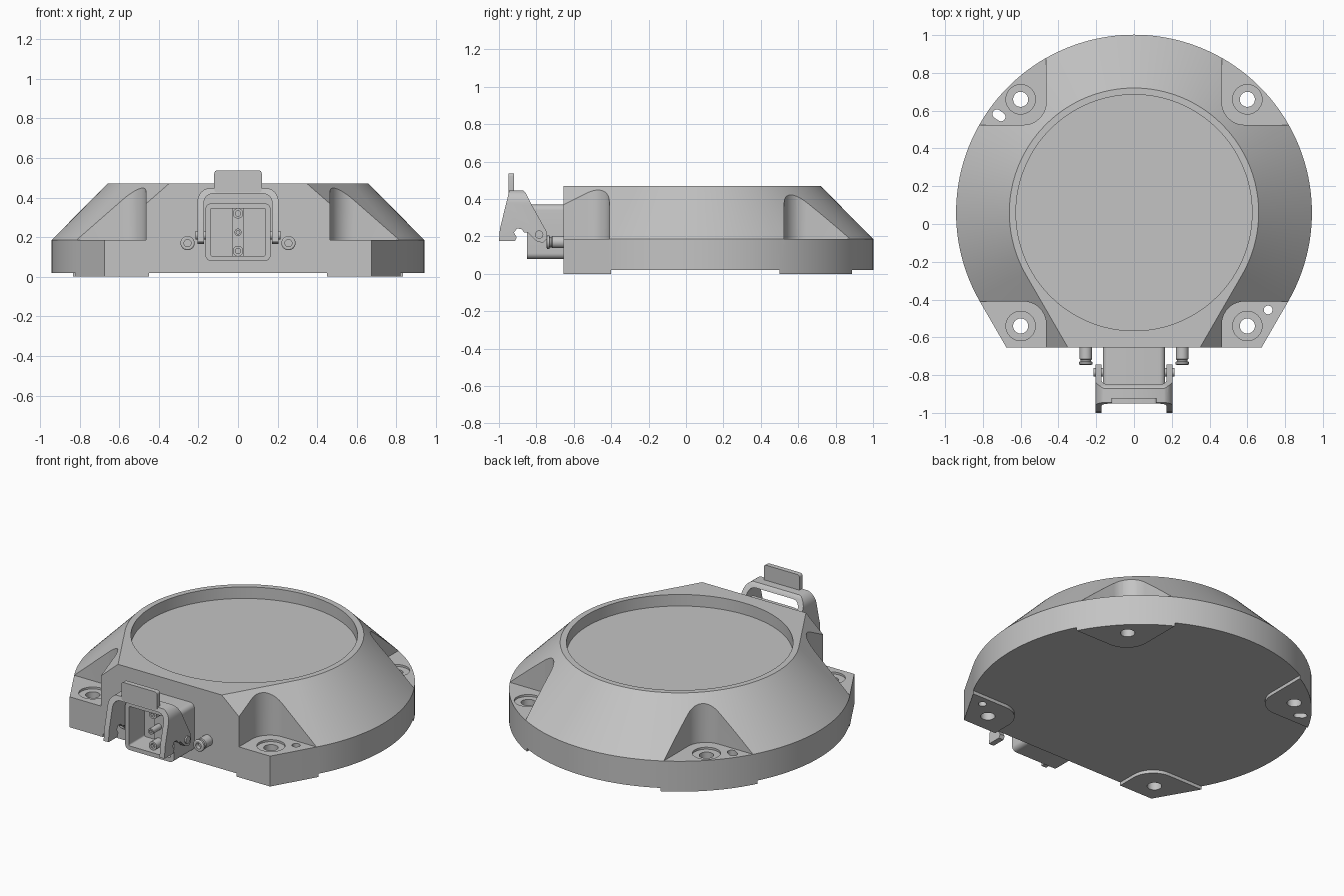
import bpy, bmesh, math
from math import sin, cos, radians

if "Cube" in bpy.data.objects:
    bpy.data.objects.remove(bpy.data.objects["Cube"])

metal = bpy.data.materials.new("light grey metal")
metal.use_nodes = True
GREY = (0.55, 0.55, 0.55, 1)
metal.diffuse_color = GREY
metal.node_tree.nodes["Principled BSDF"].inputs["Base Color"].default_value = GREY

CY, FRONT, BASE_R, TOP_R = 0.06, -0.655, 0.942, 0.66
LEDGE, TOP = 0.185, 0.47


def loft(name, loops):
    """Skin equal-length 3D loops and cap both ends."""
    bm = bmesh.new()
    rings = [[bm.verts.new(p) for p in loop] for loop in loops]
    for a, b in zip(rings, rings[1:]):
        for i in range(len(a)):
            j = (i + 1) % len(a)
            bm.faces.new((a[i], a[j], b[j], b[i]))
    bm.faces.new(rings[0])
    bm.faces.new(rings[-1])
    bmesh.ops.recalc_face_normals(bm, faces=bm.faces)
    mesh = bpy.data.meshes.new(name)
    bm.to_mesh(mesh)
    bm.free()
    mesh.materials.append(metal)
    obj = bpy.data.objects.new(name, mesh)
    bpy.context.collection.objects.link(obj)
    return obj


def prism(name, pts, axis, a, b):
    """Extrude a 2D outline along an axis from a to b."""
    place = {"x": lambda p, d: (d, p[0], p[1]),
             "y": lambda p, d: (p[0], d, p[1]),
             "z": lambda p, d: (p[0], p[1], d)}[axis]
    return loft(name, [[place(p, d) for p in pts] for d in (a, b)])


def boolean(obj, tool, kind="DIFFERENCE"):
    mod = obj.modifiers.new(kind, "BOOLEAN")
    mod.operation, mod.object, mod.solver = kind, tool, "EXACT"
    activate(obj)
    bpy.ops.object.modifier_apply(modifier=mod.name)
    bpy.data.objects.remove(tool)


def activate(obj):
    bpy.ops.object.select_all(action="DESELECT")
    obj.select_set(True)
    bpy.context.view_layer.objects.active = obj


def circle(u, v, r, n=32):
    return [(u + r * cos(2 * math.pi * i / n), v + r * sin(2 * math.pi * i / n)) for i in range(n)]


def slot(u, v, r, half, angle):
    """Stadium outline turned by an angle in degrees."""
    pts = []
    for i in range(24):
        t = radians(-90 + i * 180 / 11) if i < 12 else radians(90 + (i - 12) * 180 / 11)
        x, y, a = r * cos(t) + (half if i < 12 else -half), r * sin(t), radians(angle)
        pts.append((u + x * cos(a) - y * sin(a), v + x * sin(a) + y * cos(a)))
    return pts


def round_rect(w, lo, hi, r):
    """Rounded rectangle, half width w, from lo to hi."""
    pts = []
    for sx, c, start in ((1, hi - r, 0), (-1, hi - r, 90), (-1, lo + r, 180), (1, lo + r, 270)):
        for i in range(7):
            t = radians(start + i * 15)
            pts.append((sx * (w - r) + r * cos(t), c + r * sin(t)))
    return pts


def outline(r, z):
    """Round plan whose tangent sides run on to a straight front."""
    pts = [(r * cos(radians(a)), CY + r * sin(radians(a)), z) for a in range(-30, 211, 2)]
    x = (r + 0.5 * (FRONT - CY)) / cos(radians(30))
    return pts + [(-x, FRONT, z), (x, FRONT, z)]


def fillet(x, y, sx, sy, r):
    """Inner corner arc, running from the y edge to the x edge."""
    return [(sx * (x + r - r * sin(t)), y + sy * (r - r * cos(t)))
            for t in (radians(a) for a in range(0, 91, 9))]


# Housing: straight base with a conical upper part
housing = loft("housing", [outline(BASE_R, 0), outline(BASE_R, LEDGE), outline(TOP_R, TOP)])

# Shallow cross-shaped relief underneath leaves four corner feet
cross = []
for sx, sy in ((1, 1), (-1, 1), (-1, -1), (1, -1)):
    y = 0.5 if sy > 0 else -0.4
    corner = fillet(0.45, y, sx, sy, 0.14)
    part = [(sx * 1.3, y)] + corner + [(sx * 0.45, sy * 1.3)]
    cross += part if sx * sy > 0 else part[::-1]
boolean(housing, prism("relief", cross, "z", -0.1, 0.02))

# Round recess in the top
boolean(housing, prism("recess", circle(0, CY, 0.625, 128), "z", TOP - 0.07, 1))

# Corner pockets with counterbored mounting holes
for sx in (1, -1):
    for sy, y, hole_y in ((1, 0.525, 0.66), (-1, -0.41, -0.54)):
        pocket = fillet(0.465, y, sx, sy, 0.12)
        pocket += [(sx * 0.465, sy * 1.3), (sx * 1.3, sy * 1.3), (sx * 1.3, y)]
        boolean(housing, prism("pocket", pocket, "z", LEDGE, 1))
        boolean(housing, prism("counterbore", circle(sx * 0.6, hole_y, 0.078), "z", LEDGE - 0.012, 1))
        boolean(housing, prism("hole", circle(sx * 0.6, hole_y, 0.04), "z", -0.1, 1))

# Locating hole and slot on opposite corners
boolean(housing, prism("hole", circle(0.71, -0.455, 0.023), "z", -0.1, 1))
boolean(housing, prism("slot", slot(-0.715, 0.575, 0.024, 0.013, -35), "z", -0.1, 1))

# Connector shell with an open front
connector = prism("connector_shell", round_rect(0.165, 0.08, 0.37, 0.03), "y", -0.85, FRONT)
boolean(connector, prism("cavity", round_rect(0.14, 0.105, 0.345, 0.01), "y", -1, -0.7))
parts = [housing, connector]

# Contact strip, screws and pins inside the connector
parts.append(prism("contact_strip", round_rect(0.03, 0.1, 0.35, 0.004), "y", -0.76, -0.69))
for z, r, end in ((0.32, 0.026, -0.82), (0.225, 0.018, -0.84), (0.13, 0.026, -0.82)):
    screw = prism("contact_screw", circle(0, z, r), "y", end, -0.75)
    boolean(screw, prism("socket", circle(0, z, r * 0.55, 6), "y", -1, end + 0.02))
    parts.append(screw)

# Locking lever: U-shaped arch trimmed to its side outline
lever = prism("locking_lever", round_rect(0.205, -0.2, 0.45, 0.07), "y", -1.1, -0.6)
boolean(lever, prism("opening", round_rect(0.172, -0.4, 0.42, 0.045), "y", -1.2, -0.5))
side = [(-1, 0.175), (-0.915, 0.175), (-0.905, 0.195), (-0.92, 0.22), (-0.905, 0.242),
        (-0.88, 0.24), (-0.865, 0.22), (-0.845, 0.22), (-0.8, 0.175), (-0.765, 0.165),
        (-0.745, 0.185), (-0.745, 0.225), (-0.82, 0.36), (-0.855, 0.43), (-0.87, 0.445),
        (-0.945, 0.445), (-0.995, 0.24)]
boolean(lever, prism("side_outline", side, "x", -0.3, 0.3), "INTERSECT")
parts.append(lever)
parts.append(prism("lever_tab", round_rect(0.12, 0.425, 0.537, 0.015), "y", -0.95, -0.92))

# Lever pivots and the pair of socket-head bolts
for sx, label in ((1, "left"), (-1, "right")):
    parts.append(prism(label + "_pivot", circle(-0.785, 0.21, 0.022, 24), "x", sx * 0.15, sx * 0.214))
    u, z = sx * 0.255, 0.17
    rings = ((0.033, FRONT + 0.01), (0.033, -0.715), (0.028, -0.72), (0.028, -0.728),
             (0.036, -0.73), (0.036, -0.742), (0.03, -0.746))
    bolt = loft(label + "_bolt", [[(a, y, b) for a, b in circle(u, z, r)] for r, y in rings])
    boolean(bolt, prism("socket", circle(u, z, 0.018, 24), "y", -1, -0.72))
    parts.append(bolt)

for obj in parts:
    activate(obj)
    bpy.ops.object.shade_smooth_by_angle(angle=radians(28))
